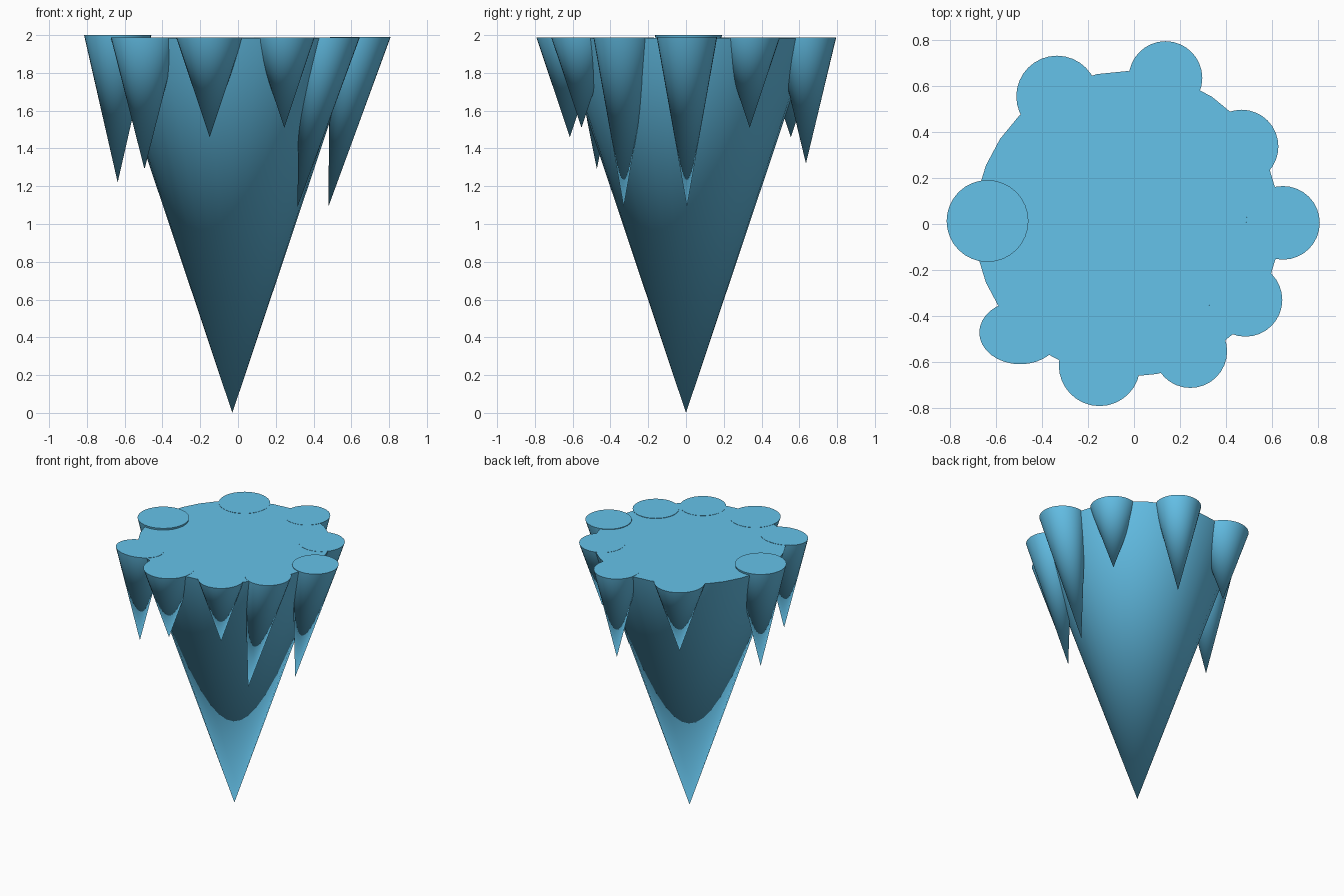
import bpy, bmesh
from math import sin, cos, tau, radians

if "Cube" in bpy.data.objects:
    bpy.data.objects.remove(bpy.data.objects["Cube"])

# Icy blue shared by every part
ice = bpy.data.materials.new("ice_blue")
ice.diffuse_color = (0.13, 0.54, 0.82, 1)
ice.use_nodes = True
ice.node_tree.nodes["Principled BSDF"].inputs["Base Color"].default_value = ice.diffuse_color


def icicle(name, top, radii, tip, sides=32):
    """Downward cone with a level elliptical top and a freely placed tip."""
    bm = bmesh.new()
    ring = [bm.verts.new((top[0] + radii[0] * cos(tau * i / sides),
                          top[1] + radii[1] * sin(tau * i / sides), top[2]))
            for i in range(sides)]
    point = bm.verts.new(tip)
    bm.faces.new(ring)
    for i in range(sides):
        bm.faces.new((ring[(i + 1) % sides], ring[i], point))
    bmesh.ops.recalc_face_normals(bm, faces=bm.faces)
    mesh = bpy.data.meshes.new(name)
    bm.to_mesh(mesh)
    bm.free()
    obj = bpy.data.objects.new(name, mesh)
    bpy.context.collection.objects.link(obj)
    mesh.materials.append(ice)
    bpy.ops.object.select_all(action='DESELECT')
    obj.select_set(True)
    bpy.context.view_layer.objects.active = obj
    bpy.ops.object.shade_smooth_by_angle(angle=radians(40))
    return obj


# Large central icicle
icicle("main_icicle", (-0.03, 0, 1.985), (0.665, 0.665), (-0.03, 0, 0))

# Small icicles around the rim: x, y, top z, radius x, radius y, tip z, tip x shift
rim = [
    (-0.637, 0.013, 2.00, 0.178, 0.178, 1.22, 0),
    (0.648, 0.005, 1.99, 0.16, 0.16, 1.09, -0.17),
    (0.485, -0.33, 1.988, 0.16, 0.16, 1.09, -0.17),
    (0.245, -0.553, 1.987, 0.16, 0.16, 1.51, 0),
    (-0.15, -0.615, 1.987, 0.177, 0.177, 1.46, 0),
    (-0.495, -0.472, 1.987, 0.178, 0.138, 1.29, 0),
    (-0.335, 0.555, 1.987, 0.177, 0.177, 1.46, 0),
    (0.137, 0.635, 1.987, 0.16, 0.16, 1.32, 0),
    (0.468, 0.337, 1.987, 0.16, 0.16, 1.51, 0),
]
for n, (x, y, z, rx, ry, tip_z, shift) in enumerate(rim, 1):
    icicle(f"rim_icicle_{n}", (x, y, z), (rx, ry), (x + shift, y, tip_z))
